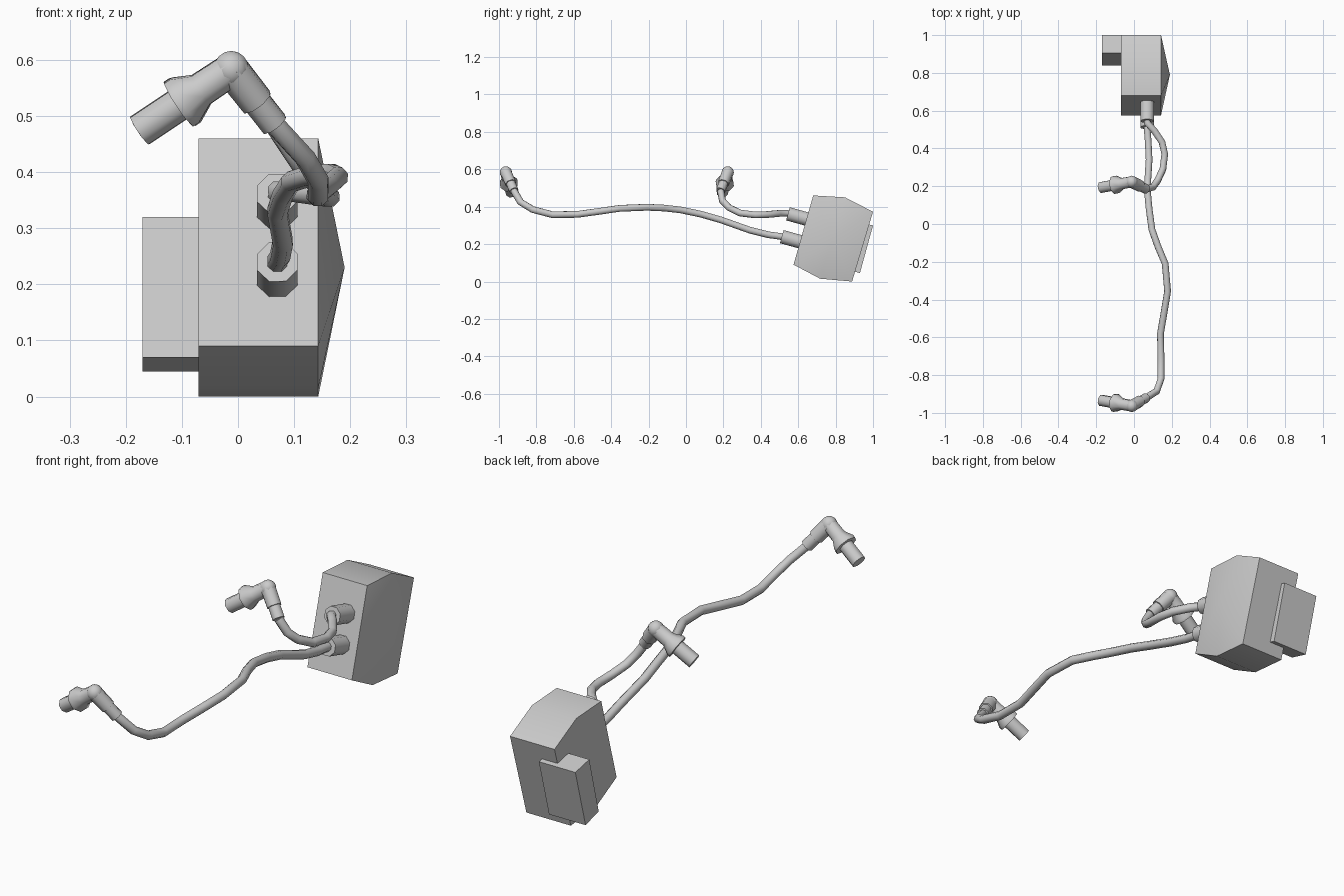
import bpy
import bmesh
import math
from mathutils import Vector

cube = bpy.data.objects.get("Cube")
if cube:
    bpy.data.objects.remove(cube, do_unlink=True)

grey = bpy.data.materials.new("plain grey")
grey.use_nodes = True
grey.diffuse_color = (0.6, 0.6, 0.6, 1)
grey.node_tree.nodes["Principled BSDF"].inputs["Base Color"].default_value = grey.diffuse_color


def finish(name, bm, angle=30):
    bmesh.ops.recalc_face_normals(bm, faces=bm.faces)
    mesh = bpy.data.meshes.new(name)
    bm.to_mesh(mesh)
    bm.free()
    mesh.materials.append(grey)
    obj = bpy.data.objects.new(name, mesh)
    bpy.context.collection.objects.link(obj)
    bpy.ops.object.select_all(action='DESELECT')
    obj.select_set(True)
    bpy.context.view_layer.objects.active = obj
    bpy.ops.object.shade_smooth_by_angle(angle=math.radians(angle))
    return obj


def sweep(name, path, radii, sides=8, angle=50):
    """Capped tube along a path, with one radius per point."""
    pts = [Vector(p) for p in path]
    bm = bmesh.new()
    rings = []
    side = None
    for i, p in enumerate(pts):
        d = (pts[min(i + 1, len(pts) - 1)] - pts[max(i - 1, 0)]).normalized()
        if side is None:
            side = d.orthogonal()
        side = (side - d * side.dot(d)).normalized()
        up = d.cross(side)
        turns = [2 * math.pi * (k + 0.5) / sides for k in range(sides)]
        rings.append([bm.verts.new(p + radii[i] * (side * math.cos(a) + up * math.sin(a)))
                      for a in turns])
    for r, s in zip(rings, rings[1:]):
        for k in range(sides):
            n = (k + 1) % sides
            bm.faces.new((r[k], r[n], s[n], s[k]))
    bm.faces.new(rings[0])
    bm.faces.new(rings[-1])
    return finish(name, bm, angle)


def prism(name, outline, x0, x1, apex=None):
    """Side outline (y, z) pulled along x, with an optional pointed +x end."""
    bm = bmesh.new()
    a = [bm.verts.new((x0, y, z)) for y, z in outline]
    b = [bm.verts.new((x1, y, z)) for y, z in outline]
    tip = bm.verts.new(apex) if apex else None
    for k in range(len(a)):
        n = (k + 1) % len(a)
        bm.faces.new((a[k], a[n], b[n], b[k]))
        if tip:
            bm.faces.new((b[k], b[n], tip))
    bm.faces.new(a)
    if not tip:
        bm.faces.new(b)
    return finish(name, bm)


# Coil housing and mounting block
prism("coil_housing", [(0.68, 0.46), (0.85, 0.45), (1.0, 0.373), (0.888, 0.0),
                       (0.717, 0.015), (0.575, 0.09)], -0.07, 0.143, (0.19, 0.79, 0.23))
prism("mounting_block", [(0.905, 0.32), (1.0, 0.3), (0.93, 0.045), (0.84, 0.07)], -0.17, 0.005)

# Sockets on the front of the housing
for name, y, z in (("upper_socket", 0.545, 0.362), ("lower_socket", 0.512, 0.24)):
    sweep(name, [(0.07, y, z), (0.07, y + 0.14, z - 0.039)], [0.039, 0.039])

# Cables
long_path = [(0.07, 0.56, 0.23), (0.07, 0.5, 0.242), (0.075, 0.44, 0.25), (0.08, 0.34, 0.275),
             (0.07, 0.185, 0.33), (0.08, 0.08, 0.36), (0.095, -0.03, 0.383),
             (0.127, -0.12, 0.393), (0.165, -0.21, 0.397), (0.178, -0.355, 0.391),
             (0.16, -0.465, 0.375), (0.14, -0.58, 0.359), (0.143, -0.714, 0.357),
             (0.143, -0.82, 0.385), (0.12, -0.885, 0.425), (0.065, -0.92, 0.485)]
short_path = [(0.07, 0.58, 0.354), (0.07, 0.535, 0.366), (0.105, 0.497, 0.364),
              (0.148, 0.434, 0.358), (0.163, 0.37, 0.356), (0.153, 0.29, 0.366),
              (0.125, 0.23, 0.395), (0.1, 0.195, 0.432), (0.065, 0.185, 0.485)]

for label, path, elbow_y, lean in (("long", long_path, -0.963, 1), ("short", short_path, 0.223, -1)):
    sweep(label + "_cable", path, [0.019] * len(path))

    # Boot between the cable and the elbow
    elbow = Vector((-0.012, elbow_y, 0.583))
    end = Vector(path[-1])
    step = end.lerp(elbow, 0.4)
    sweep(label + "_boot", [end, step, step.lerp(elbow, 0.01), elbow],
          [0.026, 0.026, 0.031, 0.032])

    # Rounded elbow
    bm = bmesh.new()
    bmesh.ops.create_uvsphere(bm, u_segments=10, v_segments=8, radius=0.033)
    bmesh.ops.translate(bm, verts=bm.verts, vec=elbow)
    finish(label + "_elbow", bm, 50)

    # Flared plug
    axis = Vector((-0.165, 0.03 * lean, -0.11)).normalized()
    profile = [(0, 0.031), (0.065, 0.032), (0.1, 0.05), (0.112, 0.05), (0.113, 0.031), (0.198, 0.031)]
    sweep(label + "_plug", [elbow + axis * t for t, r in profile], [r for t, r in profile])
